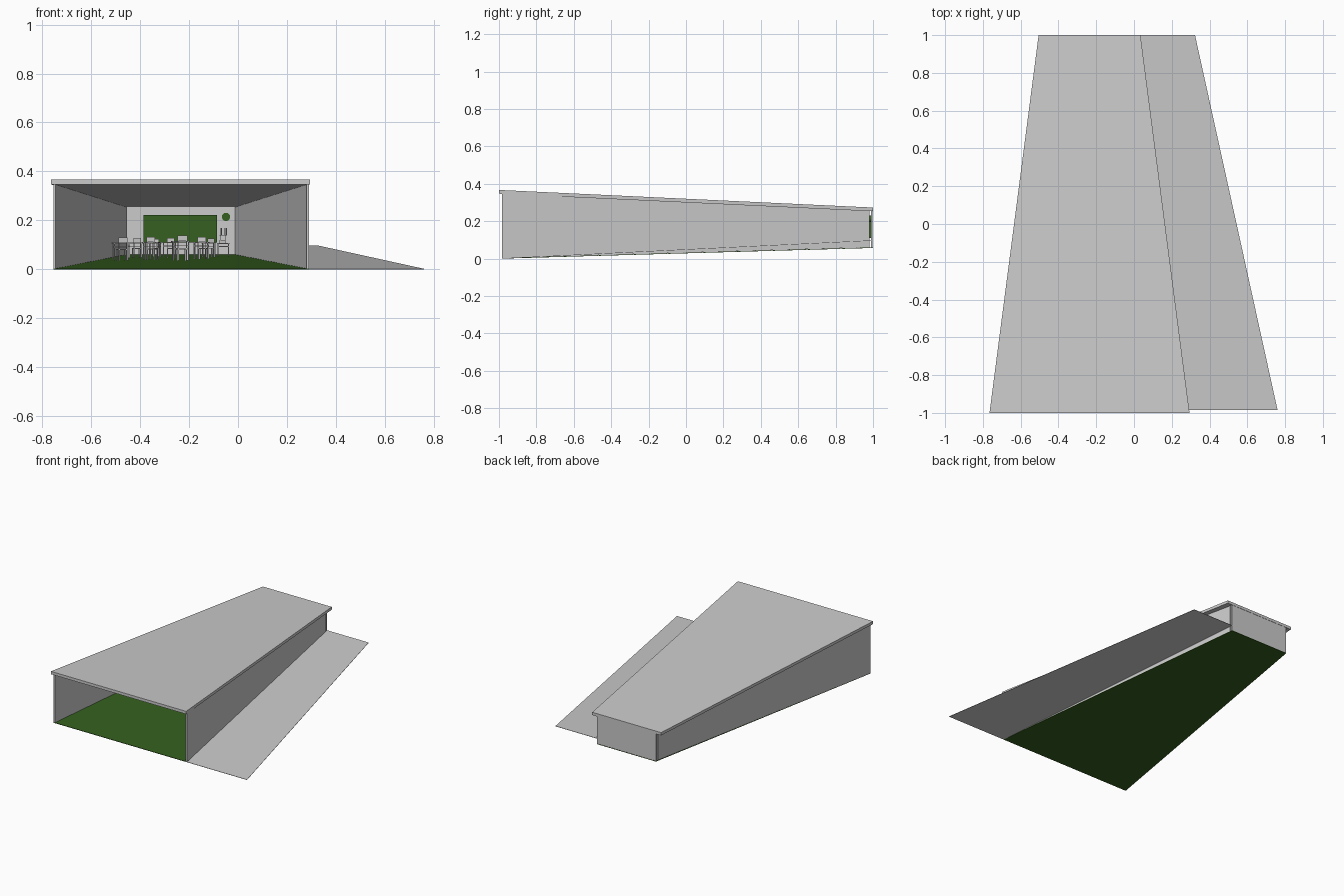
import bpy, bmesh
from math import radians
from mathutils import Matrix

if "Cube" in bpy.data.objects:
    bpy.data.objects.remove(bpy.data.objects["Cube"])


def colour(name, rgb):
    m = bpy.data.materials.new(name)
    m.diffuse_color = (*rgb, 1)
    m.use_nodes = True
    m.node_tree.nodes["Principled BSDF"].inputs["Base Color"].default_value = m.diffuse_color
    return m


green = colour("green", (0.036, 0.117, 0.014))


def finish(name, bm, mat=None):
    bmesh.ops.recalc_face_normals(bm, faces=bm.faces)
    me = bpy.data.meshes.new(name)
    bm.to_mesh(me)
    bm.free()
    ob = bpy.data.objects.new(name, me)
    bpy.context.collection.objects.link(ob)
    if mat:
        me.materials.append(mat)
    return ob


def loft(name, y0, front, y1, back, mat=None):
    """Tapered box between two (x0, x1, z0, z1) rectangles."""
    bm = bmesh.new()
    rings = []
    for y, (a, b, c, d) in ((y0, front), (y1, back)):
        rings.append([bm.verts.new(p) for p in ((a, y, c), (b, y, c), (b, y, d), (a, y, d))])
    f, k = rings
    bm.faces.new(f)
    bm.faces.new(k)
    for i in range(4):
        j = (i + 1) % 4
        bm.faces.new((f[i], f[j], k[j], k[i]))
    return finish(name, bm, mat)


def floor_z(y):
    return 0.06 * (y + 1) / 2


# Tapered room shell
loft("floor", -0.985, (-0.755, 0.29, 0, 0.003), 1, (-0.465, -0.002, 0.057, 0.06), green)
loft("left_wall", -0.985, (-0.755, -0.745, 0.003, 0.35), 0.98, (-0.465, -0.455, 0.06, 0.255))
loft("right_wall", -0.985, (0.28, 0.29, 0.003, 0.35), 0.98, (-0.012, -0.002, 0.06, 0.255))
loft("back_wall", 0.988, (-0.465, -0.002, 0.06, 0.255), 0.998, (-0.465, -0.002, 0.06, 0.255))
loft("roof", -1, (-0.765, 0.294, 0.347, 0.367), 1, (-0.505, 0.034, 0.253, 0.273))

# Sloping ground beside the room
loft("side_ramp", -0.985, (0.29, 0.76, 0, 0.002), 1, (-0.002, 0.323, 0.096, 0.098))

# Chalkboard and round wall clock
loft("chalkboard", 0.981, (-0.386, -0.086, 0.11, 0.222), 0.988, (-0.386, -0.086, 0.11, 0.222), green)
bm = bmesh.new()
bmesh.ops.create_cone(bm, cap_ends=True, segments=32, radius1=0.017, radius2=0.017, depth=0.006,
                      matrix=Matrix.Translation((-0.049, 0.985, 0.214)) @ Matrix.Rotation(radians(90), 4, 'X'))
finish("wall_clock", bm, green)


def furniture(name, boxes, x, y, turn, s, lift=0.0, flip=False):
    bm = bmesh.new()
    for (cx, cy, cz), (sx, sy, sz) in boxes:
        bmesh.ops.create_cube(bm, size=1, matrix=Matrix.Translation((cx, cy, cz)) @ Matrix.Diagonal((sx, sy, sz, 1)))
    m = Matrix.Translation((x, y, floor_z(y) + lift)) @ Matrix.Rotation(radians(turn), 4, 'Z') @ Matrix.Scale(s, 4)
    if flip:
        m = m @ Matrix.Translation((0, 0, 0.09)) @ Matrix.Rotation(radians(180), 4, 'X')
    bmesh.ops.transform(bm, matrix=m, verts=bm.verts)
    finish(name, bm)


def legs(w, d, h, t=0.004):
    return [((i * w, j * d, h / 2), (t, t, h)) for i in (-1, 1) for j in (-1, 1)]


# Desk: top, book shelf and four legs; chair: seat, posts and backrest
desk = legs(0.027, 0.018, 0.065) + [((0, 0, 0.067), (0.064, 0.046, 0.004)),
                                    ((0, 0, 0.052), (0.056, 0.038, 0.003))]
chair = legs(0.015, 0.015, 0.042) + [((0, 0, 0.043), (0.036, 0.036, 0.004)),
                                     ((-0.015, -0.016, 0.065), (0.003, 0.003, 0.045)),
                                     ((0.015, -0.016, 0.065), (0.003, 0.003, 0.045)),
                                     ((0, -0.016, 0.08), (0.036, 0.003, 0.02))]

# Pupils' places: x, y, turn, scale
places = [(-0.48, 0.22, 8, 1.05), (-0.355, 0.3, -12, 1.05), (-0.235, 0.2, 4, 1.15),
          (-0.15, 0.42, -6, 1.0), (-0.42, 0.58, 6, 0.9), (-0.28, 0.6, 0, 0.9),
          (-0.12, 0.68, 10, 0.85), (-0.34, 0.75, -5, 0.8)]
for n, (x, y, turn, s) in enumerate(places, 1):
    furniture(f"desk_{n}", desk, x, y, turn, s)
    furniture(f"chair_{n}", chair, x + 0.005, y - 0.04 * s, turn * 2, s)

# Corner desk with an upturned chair on top
furniture("corner_desk", desk, -0.06, 0.72, 0, 0.8)
furniture("upturned_chair", chair, -0.06, 0.72, 15, 0.7, 0.055, True)
